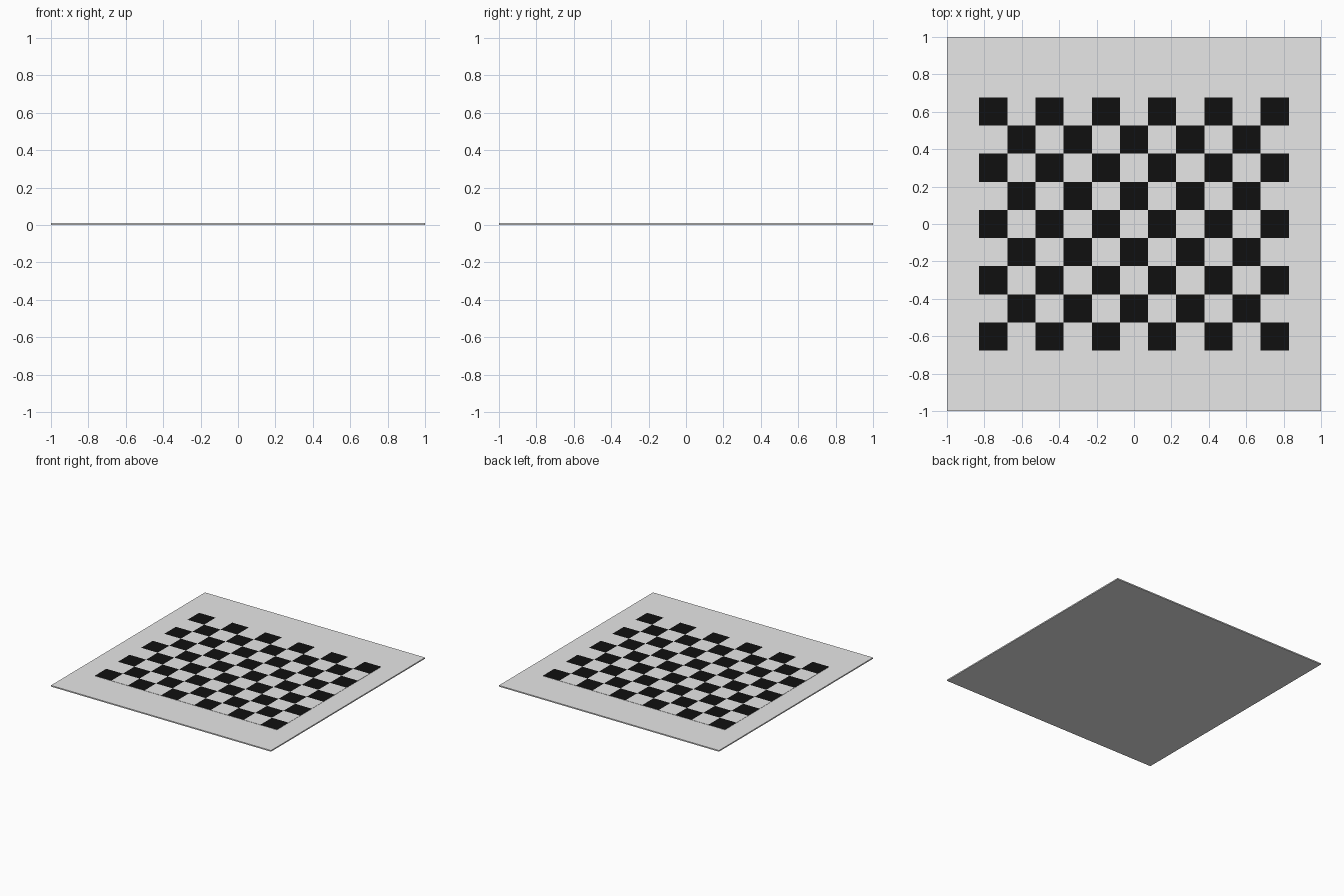
import bpy, bmesh

if "Cube" in bpy.data.objects:
    bpy.data.objects.remove(bpy.data.objects["Cube"])

CELL, COLS, ROWS = 0.1505, 11, 9
BOARD_TOP, PLATE_TOP = 0.010, 0.012


def material(name, rgb):
    m = bpy.data.materials.new(name)
    m.diffuse_color = (*rgb, 1)
    m.use_nodes = True
    m.node_tree.nodes["Principled BSDF"].inputs["Base Color"].default_value = m.diffuse_color
    return m


white = material("white", (0.8, 0.8, 0.8))
black = material("black", (0.005, 0.005, 0.005))


def slab(name, sx, sy, z0, z1, mats, cols=1, rows=1):
    """Box, optionally cut into a checkered grid."""
    bm = bmesh.new()
    bmesh.ops.create_cube(bm, size=1)
    for v in bm.verts:
        v.co = (v.co.x * sx, v.co.y * sy, z0 if v.co.z < 0 else z1)
    cuts = [((-sx / 2 + i * sx / cols, 0, 0), (1, 0, 0)) for i in range(1, cols)]
    cuts += [((0, -sy / 2 + j * sy / rows, 0), (0, 1, 0)) for j in range(1, rows)]
    for co, no in cuts:
        bmesh.ops.bisect_plane(bm, geom=bm.verts[:] + bm.edges[:] + bm.faces[:],
                               plane_co=co, plane_no=no)
    # Alternate black and white on the upward faces, black in the corners
    if len(mats) > 1:
        bm.normal_update()
        for f in bm.faces:
            if f.normal.z > 0.5:
                c = f.calc_center_median()
                i = int((c.x + sx / 2) / (sx / cols))
                j = int((c.y + sy / 2) / (sy / rows))
                f.material_index = (i + j + 1) % 2
    me = bpy.data.meshes.new(name)
    bm.to_mesh(me)
    bm.free()
    for m in mats:
        me.materials.append(m)
    ob = bpy.data.objects.new(name, me)
    bpy.context.collection.objects.link(ob)
    return ob


# Square backing board
slab("board", 2, 2, 0, BOARD_TOP, [white])
# Thin checkered plate on top
slab("checker_plate", CELL * COLS, CELL * ROWS, BOARD_TOP, PLATE_TOP,
     [white, black], COLS, ROWS)
